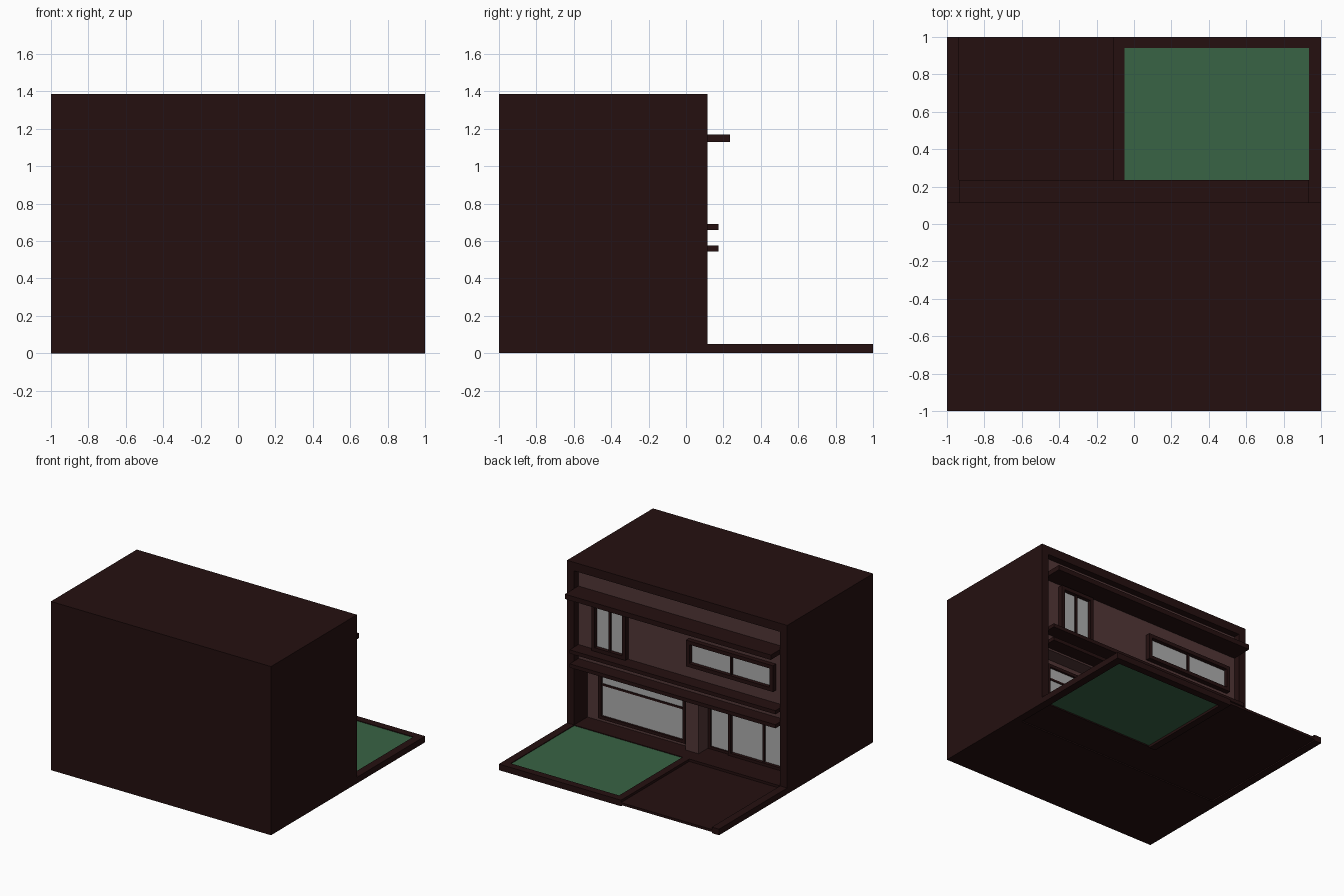
import bpy
import bmesh
from mathutils import Matrix, Vector

cube = bpy.data.objects.get("Cube")
if cube:
    bpy.data.objects.remove(cube, do_unlink=True)


def material(name, color):
    m = bpy.data.materials.new(name)
    m.use_nodes = True
    m.diffuse_color = (*color, 1)
    bsdf = next(n for n in m.node_tree.nodes if n.type == 'BSDF_PRINCIPLED')
    bsdf.inputs["Base Color"].default_value = (*color, 1)
    return m


DARK = material("dark_maroon", (0.018, 0.005, 0.005))
BROWN = material("brown_plaster", (0.085, 0.038, 0.038))
GLASS = material("grey_glass", (0.42, 0.42, 0.42))
GREEN = material("lawn_green", (0.04, 0.125, 0.058))


def boxes(name, mat, *ranges):
    """One object from boxes given as (x0, x1), (y0, y1), (z0, z1)."""
    bm = bmesh.new()
    for r in ranges:
        size = Vector([b - a for a, b in r])
        mid = Vector([(a + b) / 2 for a, b in r])
        bmesh.ops.create_cube(bm, size=1, matrix=Matrix.Translation(mid) @ Matrix.Diagonal((*size, 1)))
    mesh = bpy.data.meshes.new(name)
    bm.to_mesh(mesh)
    bm.free()
    mesh.materials.append(mat)
    ob = bpy.data.objects.new(name, mesh)
    bpy.context.collection.objects.link(ob)
    return ob


def window(name, x, z, wall, depth, bar=0.03, mullions=(), transoms=()):
    """Raised frame with bars, and a thin pane set inside it."""
    y = (wall - 0.01, wall + depth)
    inner = (wall - 0.01, wall + depth * 0.6)
    x0, x1 = x
    z0, z1 = z
    parts = [((x0, x0 + bar), y, z), ((x1 - bar, x1), y, z),
             ((x0 + bar, x1 - bar), y, (z0, z0 + bar)),
             ((x0 + bar, x1 - bar), y, (z1 - bar, z1))]
    parts += [((m - 0.008, m + 0.008), inner, (z0 + bar, z1 - bar)) for m in mullions]
    parts += [((x0 + bar, x1 - bar), inner, (t - 0.008, t + 0.008)) for t in transoms]
    boxes(name + "_frame", DARK, *parts)
    boxes(name + "_glass", GLASS, ((x0 + bar, x1 - bar), (wall, wall + 0.008), (z0 + bar, z1 - bar)))


# Main dimensions
TOP, EAVE, FACE = 1.385, 1.315, 0.115
IN = 0.935
UPPER, LOWER, DOOR, CORE = 0.06, -0.057, -0.14, -0.2
FLOOR = 0.05

# Shell: solid core, side walls and roof overhang
boxes("house_core", DARK, ((-IN, IN), (-1, CORE), (0, TOP)))
for side, s in (("right", -1), ("left", 1)):
    span = tuple(sorted((s * IN, s)))
    boxes(side + "_wall", DARK, (span, (-1, FACE), (0, TOP)))
    boxes(side + "_curb", DARK, (span, (FACE, 1), (0, FLOOR)))
boxes("roof_edge", DARK, ((-IN, IN), (CORE, FACE), (EAVE, TOP)))

# Recessed plaster walls of both floors
boxes("upper_wall", BROWN, ((-IN, IN), (CORE, UPPER), (0.53, EAVE)))
boxes("lower_wall", BROWN, ((0, IN), (CORE, LOWER), (FLOOR, 0.53)))
boxes("door_wall", BROWN, ((-IN, -0.115), (CORE, DOOR), (FLOOR, 0.53)))
boxes("pier", BROWN, ((-0.115, 0.005), (CORE, 0), (FLOOR, 0.53)))

# Projecting ledges across the rear
for name, reach, z in (("upper_canopy", 0.235, (1.13, 1.17)),
                       ("balcony_ledge", 0.175, (0.66, 0.69)),
                       ("porch_ledge", 0.175, (0.545, 0.575))):
    boxes(name, DARK, ((-IN, IN), (UPPER, reach), z))

# Windows and sliding doors
window("narrow_window", (0.48, 0.79), (0.695, 1.11), UPPER, 0.04, mullions=(0.635,))
window("wide_window", (-0.86, -0.07), (0.795, 1.01), UPPER, 0.04, mullions=(-0.465,))
window("lounge_window", (0.03, 0.82), (0.08, 0.48), LOWER, 0.025, bar=0.025, transoms=(0.36,))
window("fixed_door", (-0.32, -0.118), (FLOOR, 0.48), DOOR, 0.02, bar=0.02)
window("sliding_door", (-0.93, -0.31), (FLOOR, 0.48), DOOR, 0.035, bar=0.022, mullions=(-0.62,))

# Ground: porch, open driveway, and bordered lawn
boxes("porch_floor", DARK, ((-IN, IN), (CORE, FACE), (0.01, FLOOR)))
boxes("driveway", DARK, ((-IN, -0.11), (FACE, 1), (0.01, 0.03)))
boxes("lawn_border", DARK,
      ((-0.11, -0.05), (FACE, 1), (0, FLOOR)),
      ((-0.05, IN), (0.94, 1), (0, FLOOR)))
boxes("lawn", GREEN, ((-0.05, IN), (FACE, 0.94), (0.02, 0.044)))
